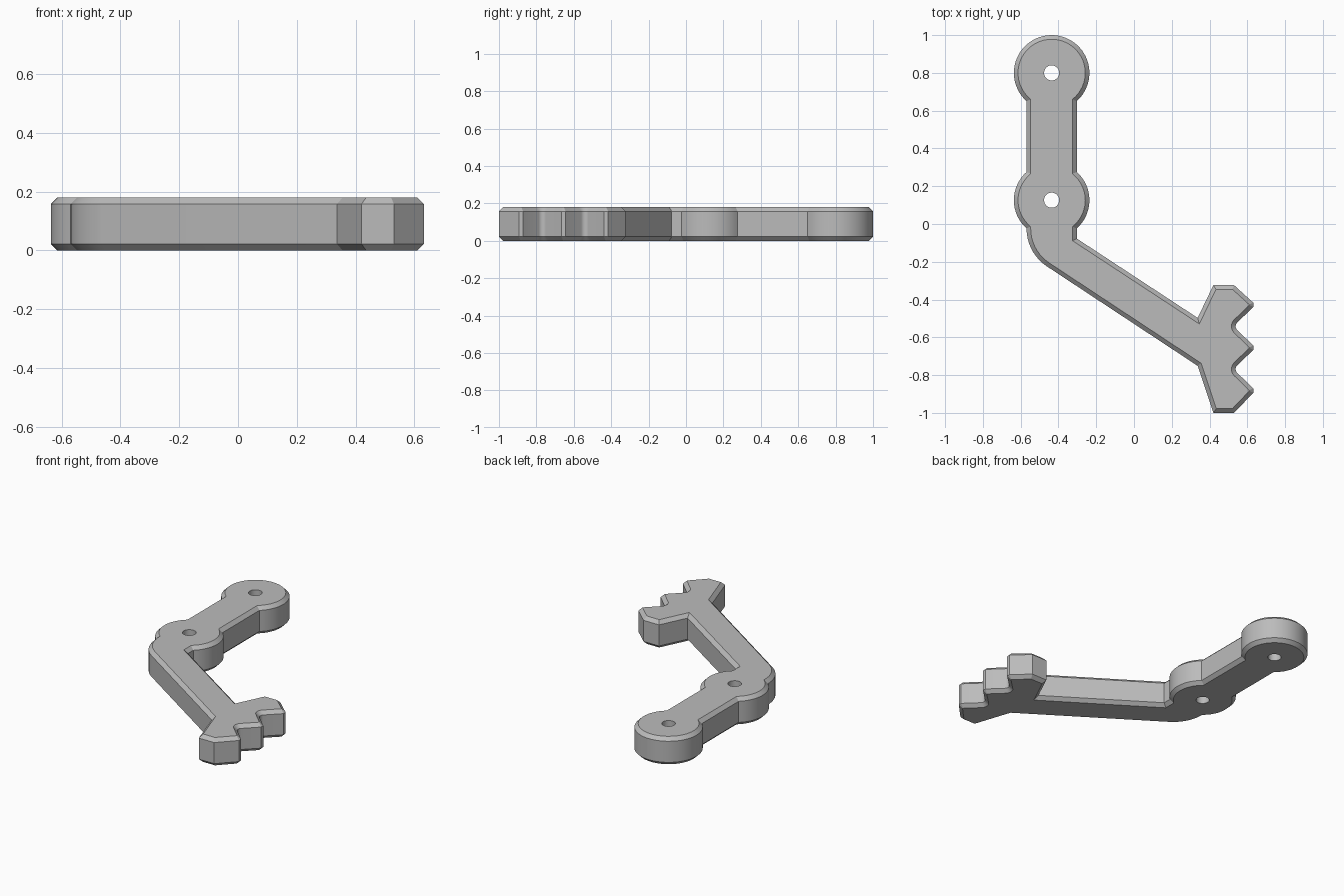
import bpy, bmesh
from math import radians, degrees, asin, cos, sin

if "Cube" in bpy.data.objects:
    bpy.data.objects.remove(bpy.data.objects["Cube"])

HEIGHT, CHAMFER = 0.18, 0.022
BAR_X, BAR_HALF = -0.436, 0.133
BOSS_R, HOLE_R = 0.2, 0.04
BOSS_TOP, BOSS_LOW = 0.8, 0.126


def arc(cx, cy, r, start, end, step=6):
    """Points along an arc, angles in degrees, both ends included."""
    n = max(2, round(abs(end - start) / step))
    return [(cx + r * cos(radians(start + (end - start) * i / n)),
             cy + r * sin(radians(start + (end - start) * i / n)))
            for i in range(n + 1)]


# Outline of the arm, counter-clockwise from the inner elbow corner
join = degrees(asin(BAR_HALF / BOSS_R))
outline = [(BAR_X + BAR_HALF, -0.077)]
outline += arc(BAR_X, BOSS_LOW, BOSS_R, join - 90, 90 - join)
outline += arc(BAR_X, BOSS_TOP, BOSS_R, join - 90, 270 - join)
outline += arc(BAR_X, BOSS_LOW, BOSS_R, 90 + join, 270 - join)
outline += arc(-0.329, -0.024, 0.24, 180, 236.6)[1:]      # rounded outer elbow
outline += [(0.337, -0.751), (0.42, -1.0), (0.53, -1.0)]  # forearm to lower finger

# Three fingertips separated by rounded notches
TIP_X, TIP_FLAT = 0.632, 0.011
tips = (-0.882, -0.655, -0.428)
for i, y in enumerate(tips):
    outline += [(TIP_X, y - TIP_FLAT), (TIP_X, y + TIP_FLAT)]
    if i < 2:
        outline += arc(0.565, (y + tips[i + 1]) / 2, 0.027, 225, 135, 15)
outline += [(0.53, -0.324), (0.42, -0.324), (0.337, -0.497)]

# Extruded solid with chamfered rims
bm = bmesh.new()
base = bm.faces.new([bm.verts.new((x, y, 0)) for x, y in outline])
top = bmesh.ops.extrude_face_region(bm, geom=[base])["geom"]
bmesh.ops.translate(bm, vec=(0, 0, HEIGHT),
                    verts=[v for v in top if isinstance(v, bmesh.types.BMVert)])
bmesh.ops.recalc_face_normals(bm, faces=bm.faces[:])
rims = [e for e in bm.edges if abs(e.verts[0].co.z - e.verts[1].co.z) < 0.001]
bmesh.ops.bevel(bm, geom=rims, offset=CHAMFER, offset_type='OFFSET',
                segments=1, affect='EDGES', clamp_overlap=False)
mesh = bpy.data.meshes.new("bent_arm")
bm.to_mesh(mesh)
bm.free()
arm = bpy.data.objects.new("bent_arm", mesh)
bpy.context.collection.objects.link(arm)

# Grey finish
grey = bpy.data.materials.new("plain_grey")
grey.use_nodes = True
colour = (0.5, 0.5, 0.5, 1)
grey.diffuse_color = colour
grey.node_tree.nodes["Principled BSDF"].inputs["Base Color"].default_value = colour
mesh.materials.append(grey)

# Pivot holes through both bosses
for y in (BOSS_TOP, BOSS_LOW):
    bpy.ops.mesh.primitive_cylinder_add(vertices=48, radius=HOLE_R, depth=1,
                                        location=(BAR_X, y, HEIGHT / 2))
    cutter = bpy.context.object
    cutter.name = "hole_cutter"
    cutter.hide_render = True
    cutter.data.materials.append(grey)
    cut = arm.modifiers.new("pivot_hole", 'BOOLEAN')
    cut.operation = 'DIFFERENCE'
    cut.solver = 'EXACT'
    cut.object = cutter
    bpy.context.view_layer.objects.active = arm
    bpy.ops.object.modifier_apply(modifier=cut.name)
    bpy.data.objects.remove(cutter)

# Smooth curved walls, keep chamfer edges crisp
bpy.ops.object.select_all(action='DESELECT')
arm.select_set(True)
bpy.context.view_layer.objects.active = arm
bpy.ops.object.shade_smooth_by_angle(angle=radians(25))
